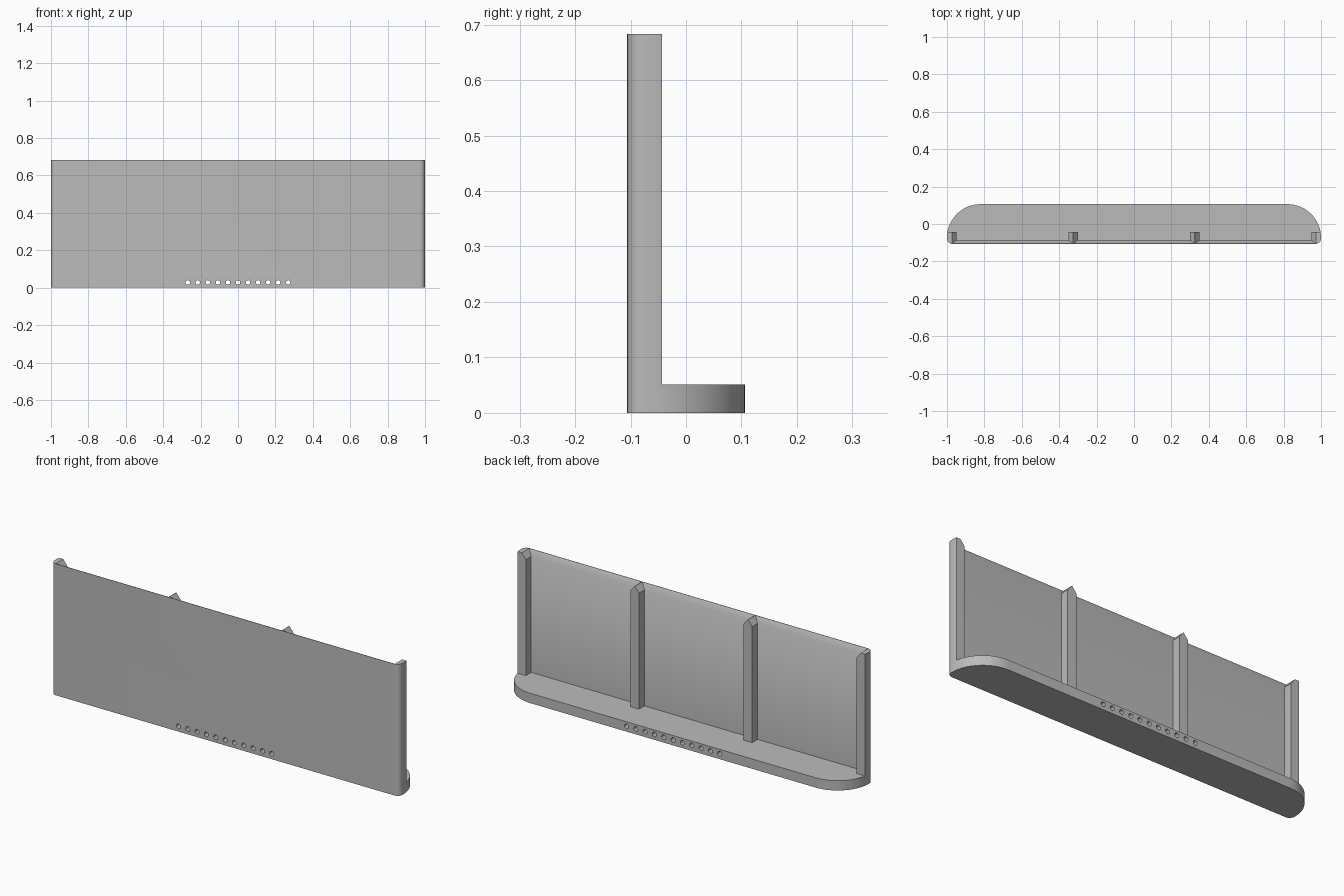
import bpy, bmesh, math

cube = bpy.data.objects.get("Cube")
if cube:
    bpy.data.objects.remove(cube, do_unlink=True)

HEIGHT, BASE_H = 0.683, 0.051
FRONT, BACK, RIB_BACK, PANEL_BACK = -0.106, 0.106, -0.043, -0.087
RIB_W, FLARE_Z = 0.05, 0.653

grey = bpy.data.materials.new("plain_grey")
grey.use_nodes = True
colour = (0.5, 0.5, 0.5, 1)
grey.diffuse_color = colour
grey.node_tree.nodes["Principled BSDF"].inputs["Base Color"].default_value = colour


def loft(name, rings):
    """Solid skinned through matching rings of points, capped at both ends."""
    bm = bmesh.new()
    loops = [[bm.verts.new(p) for p in ring] for ring in rings]
    for a, b in zip(loops, loops[1:]):
        for i in range(len(a)):
            j = (i + 1) % len(a)
            bm.faces.new((a[i], a[j], b[j], b[i]))
    bm.faces.new(loops[0][::-1])
    bm.faces.new(loops[-1])
    bmesh.ops.recalc_face_normals(bm, faces=bm.faces)
    mesh = bpy.data.meshes.new(name)
    bm.to_mesh(mesh)
    bm.free()
    obj = bpy.data.objects.new(name, mesh)
    bpy.context.collection.objects.link(obj)
    mesh.materials.append(grey)
    return obj


def rect(x0, x1, y0, y1, z):
    return [(x0, y0, z), (x1, y0, z), (x1, y1, z), (x0, y1, z)]


def arc(cx, cy, r, start, end, steps):
    return [(cx + r * math.cos(math.radians(start + (end - start) * i / steps)),
             cy + r * math.sin(math.radians(start + (end - start) * i / steps)))
            for i in range(steps + 1)]


def cut(target, cutter):
    """Subtract the cutter and discard it."""
    cutter.hide_render = True
    mod = target.modifiers.new("cut", "BOOLEAN")
    mod.operation, mod.solver, mod.object = "DIFFERENCE", "EXACT", cutter
    bpy.context.view_layer.objects.active = target
    bpy.ops.object.modifier_apply(modifier=mod.name)
    bpy.data.objects.remove(cutter, do_unlink=True)


# Full-height block: small front corners, large rounded back corners
small, big = 0.028, 0.18
half = (arc(1 - small, FRONT + small, small, -90, 0, 8)
        + arc(1 - big, BACK - big, big, 0, 90, 20)[0 if BACK - big > FRONT + small else 1:])
outline = half + [(-x, y) for x, y in reversed(half)]
wall = loft("ribbed_wall_on_base",
            [[(x, y, z) for x, y in outline] for z in (0, HEIGHT)])

# Clear the space above the base, behind the ribs
cut(wall, loft("shelf_cutter", [rect(-2, 2, RIB_BACK, 1, z) for z in (BASE_H, 1)]))

# Three bays leave four ribs and the thin panel; their tops flare outwards
rib = 0.325
lefts = (-1 + RIB_W, -rib + RIB_W / 2, rib + RIB_W / 2)
for x0 in lefts:
    x1 = -lefts[2 - lefts.index(x0)]
    dx, dy = 0.048, 0.034
    cut(wall, loft("bay_cutter", [
        rect(x0, x1, PANEL_BACK, 0.05, BASE_H),
        rect(x0, x1, PANEL_BACK, 0.05, FLARE_Z),
        rect(x0 - dx, x1 + dx, PANEL_BACK - dy, 0.05, FLARE_Z + 0.06)]))

# Row of drain holes through the base
for i in range(-5, 6):
    ring = arc(i * 0.0536, 0.028, 0.012, 0, 337.5, 15)
    cut(wall, loft("hole_cutter", [[(x, y, z) for x, z in ring] for y in (-1, 1)]))

# Merge leftover coplanar faces and smooth the curved sides
bm = bmesh.new()
bm.from_mesh(wall.data)
bmesh.ops.remove_doubles(bm, verts=bm.verts, dist=0.0002)
bm.to_mesh(wall.data)
bm.free()
bpy.ops.object.select_all(action="DESELECT")
wall.select_set(True)
bpy.context.view_layer.objects.active = wall
bpy.ops.object.shade_smooth_by_angle(angle=math.radians(32))
